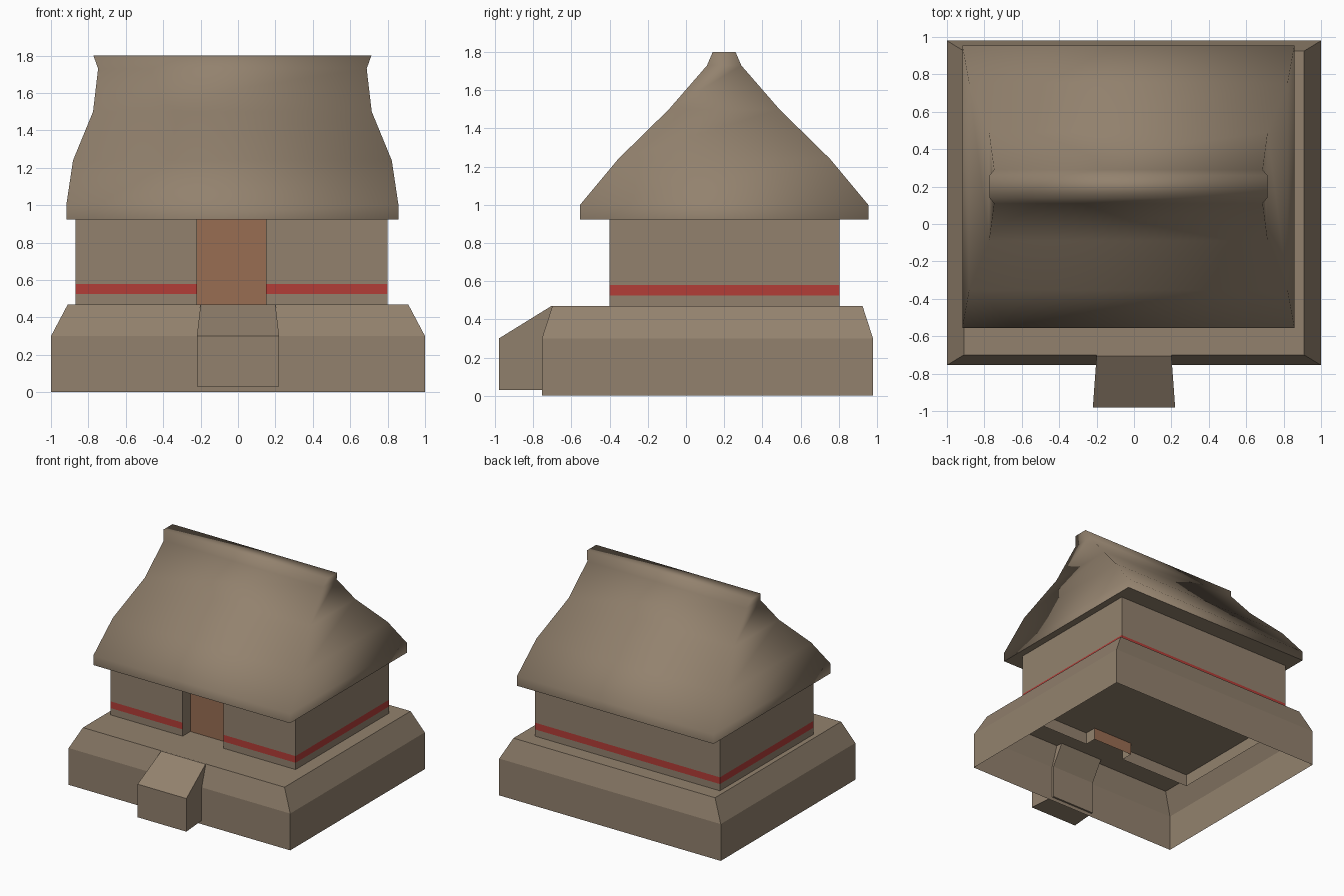
import bpy

if "Cube" in bpy.data.objects:
    bpy.data.objects.remove(bpy.data.objects["Cube"])


def material(name, rgb):
    m = bpy.data.materials.new(name)
    m.diffuse_color = (*rgb, 1.0)
    m.use_nodes = True
    m.node_tree.nodes["Principled BSDF"].inputs["Base Color"].default_value = m.diffuse_color
    return m


CLAY = material("clay_brown", (0.29, 0.222, 0.155))
RED = material("stripe_red", (0.45, 0.047, 0.039))
WOOD = material("door_wood", (0.315, 0.154, 0.086))


def make_object(name, verts, faces, mats):
    mesh = bpy.data.meshes.new(name)
    mesh.from_pydata(verts, [], faces)
    for m in mats:
        mesh.materials.append(m)
    mesh.update()
    obj = bpy.data.objects.new(name, mesh)
    bpy.context.collection.objects.link(obj)
    return obj


def rect(x0, x1, y0, y1, z):
    """Counter-clockwise rectangular ring at height z."""
    return [(x0, y0, z), (x1, y0, z), (x1, y1, z), (x0, y1, z)]


def loft(name, rings, mats, bottom=False, top=False, skip=()):
    """Bridge equal rings from bottom to top, leaving out skipped segments."""
    n = len(rings[0])
    verts = [p for ring in rings for p in ring]
    faces = []
    for r in range(len(rings) - 1):
        for i in range(n):
            if i not in skip:
                a, b = r * n + i, r * n + (i + 1) % n
                faces.append((a, b, b + n, a + n))
    if bottom:
        faces.append(tuple(reversed(range(n))))
    if top:
        faces.append(tuple(range(len(verts) - n, len(verts))))
    return make_object(name, verts, faces, mats)


# Platform: open underneath, with a chamfered upper edge
loft("platform", [
    rect(-1.0, 1.0, -0.755, 0.98, 0.0),
    rect(-1.0, 1.0, -0.755, 0.98, 0.30),
    rect(-0.91, 0.91, -0.70, 0.925, 0.47),
], [CLAY], top=True)

# Entrance ramp: side profile (half width, y, z) mirrored across x
profile = [(0.22, -0.98, 0.03), (0.20, -0.74, 0.03), (0.20, -0.74, 0.30),
           (0.20, -0.64, 0.465), (0.20, -0.705, 0.47), (0.22, -0.98, 0.30)]
loft("entrance_ramp", [
    [(s * w, y, z) for w, y, z in profile] for s in (-1, 1)
], [CLAY], bottom=True, top=True)

# Walls: footprint with a door recess, red band on the outer faces only
DOOR_L, DOOR_R, FRONT, RECESS = -0.22, 0.15, -0.40, -0.30
footprint = [(-0.87, FRONT), (DOOR_L, FRONT), (DOOR_L, RECESS),
             (DOOR_R, RECESS), (DOOR_R, FRONT), (0.80, FRONT),
             (0.80, 0.805), (-0.87, 0.805)]
walls = loft("walls", [[(x, y, z) for x, y in footprint]
                       for z in (0.37, 0.525, 0.58, 0.93)],
             [CLAY, RED], skip=(2,))
for p in walls.data.polygons:
    in_recess = DOOR_L - 0.01 < p.center.x < DOOR_R + 0.01 and p.center.y < 0
    if 0.53 < p.center.z < 0.57 and not in_recess:
        p.material_index = 1

# Door panel at the back of the recess
make_object("door", [(DOOR_L, RECESS, 0.37), (DOOR_R, RECESS, 0.37),
                     (DOOR_R, RECESS, 0.93), (DOOR_L, RECESS, 0.93)],
            [(0, 1, 2, 3)], [WOOD])

# Thatched roof: (half width, half depth, height) rings, flared at the ridge
levels = [(0.888, 0.755, 0.923), (0.888, 0.755, 1.0), (0.852, 0.555, 1.24),
          (0.745, 0.29, 1.50), (0.718, 0.09, 1.73), (0.743, 0.06, 1.80)]
CX, CY = -0.03, 0.20
roof = loft("thatched_roof", [rect(CX - w, CX + w, CY - d, CY + d, z)
                              for w, d, z in levels],
            [CLAY], bottom=True, top=True)
for p in roof.data.polygons:
    p.use_smooth = p.normal.z > -0.9
